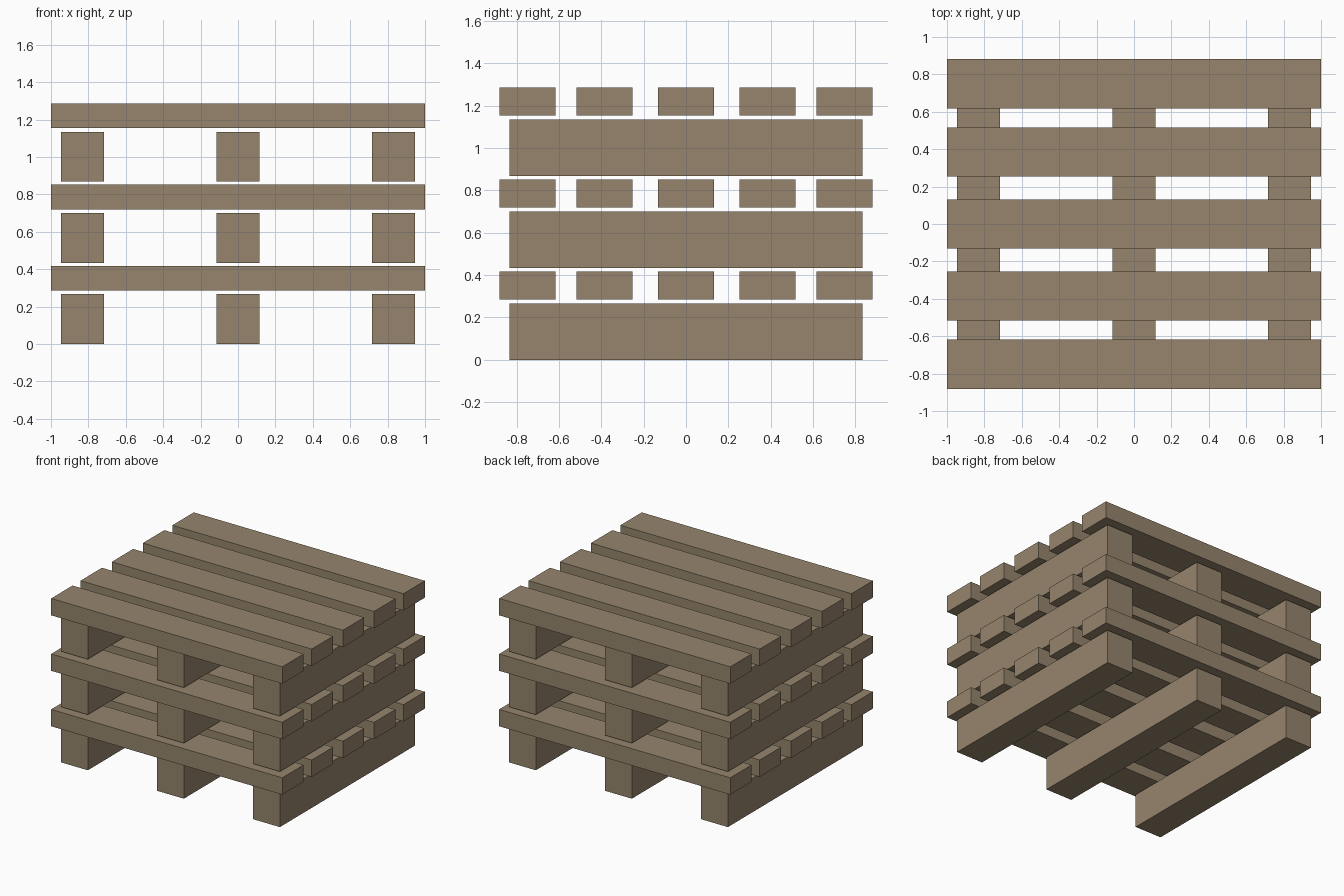
import bpy

if "Cube" in bpy.data.objects:
    bpy.data.objects.remove(bpy.data.objects["Cube"])

wood = bpy.data.materials.new("weathered_wood")
wood.diffuse_color = (0.305, 0.235, 0.152, 1)
wood.use_nodes = True
wood.node_tree.nodes["Principled BSDF"].inputs["Base Color"].default_value = wood.diffuse_color


def box(name, center, size):
    bpy.ops.mesh.primitive_cube_add(size=1, location=center)
    ob = bpy.context.object
    ob.name = name
    ob.scale = size
    bpy.ops.object.transform_apply(location=False, rotation=False, scale=True)
    ob.data.materials.append(wood)


PITCH = 0.434          # height step between stacked pallets
BEAM_H, SLAT_Z, SLAT_H = 0.266, 0.286, 0.132

for tier in range(3):
    z = tier * PITCH
    # three beams running front to back
    for i, x in enumerate((-0.831, 0, 0.831)):
        box(f"pallet_{tier + 1}_beam_{i + 1}", (x, 0, z + BEAM_H / 2), (0.231, 1.668, BEAM_H))
    # five deck slats running left to right, floating just above the beams
    for i, y in enumerate((-0.749, -0.385, 0, 0.385, 0.749)):
        box(f"pallet_{tier + 1}_slat_{i + 1}", (0, y, z + SLAT_Z + SLAT_H / 2), (2, 0.264, SLAT_H))
